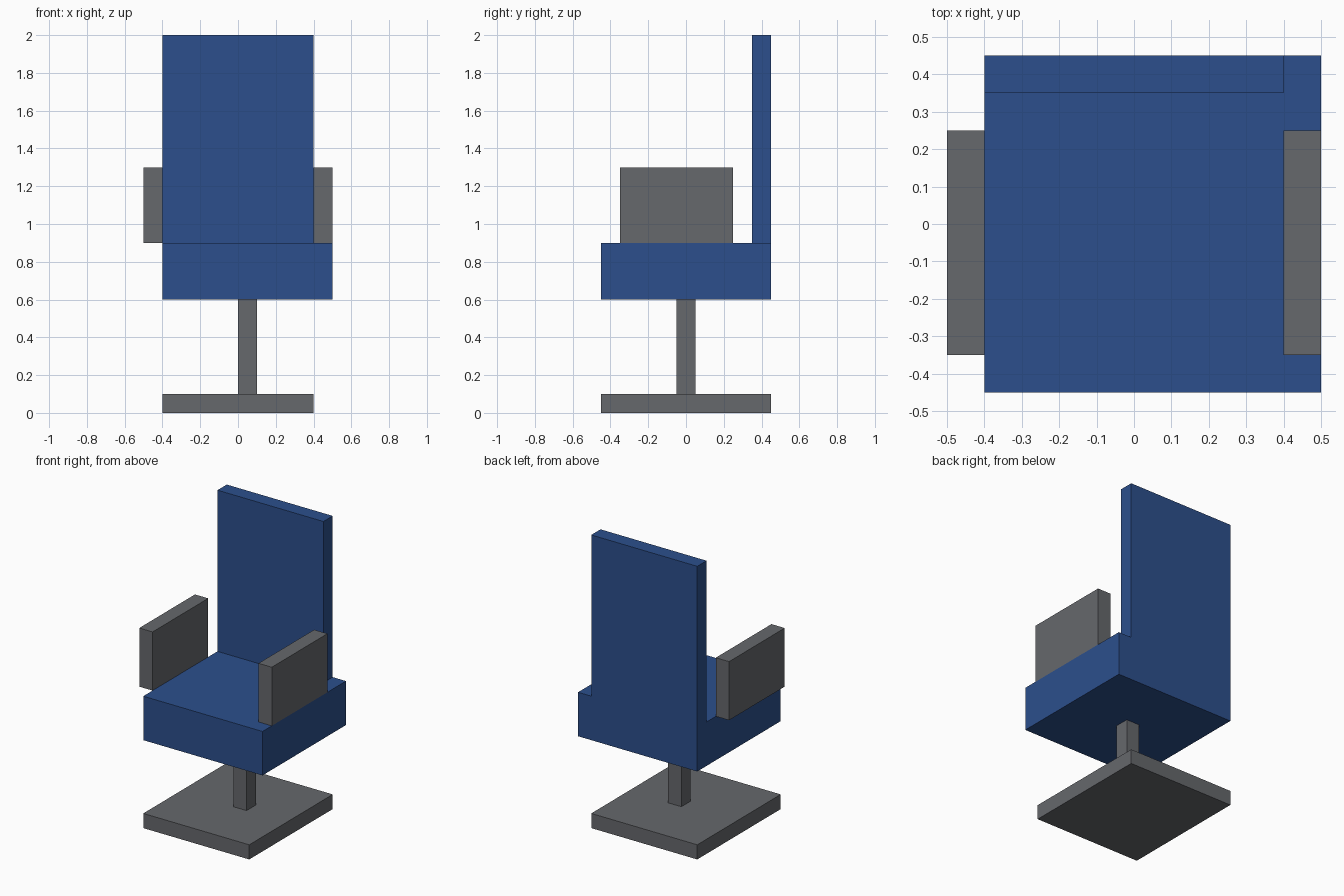
import bpy
import bmesh
from mathutils import Vector

if "Cube" in bpy.data.objects:
    bpy.data.objects.remove(bpy.data.objects["Cube"])


def material(name, rgb):
    mat = bpy.data.materials.new(name)
    mat.diffuse_color = (*rgb, 1.0)
    mat.use_nodes = True
    mat.node_tree.nodes["Principled BSDF"].inputs["Base Color"].default_value = mat.diffuse_color
    return mat


blue = material("blue upholstery", (0.025, 0.078, 0.262))
grey = material("grey metal", (0.133, 0.138, 0.150))


def box(name, low, high, mat):
    """Box spanning two opposite corners."""
    low, high = Vector(low), Vector(high)
    bm = bmesh.new()
    bmesh.ops.create_cube(bm, size=1.0)
    bmesh.ops.scale(bm, vec=high - low, verts=bm.verts)
    mesh = bpy.data.meshes.new(name)
    bm.to_mesh(mesh)
    bm.free()
    mesh.materials.append(mat)
    obj = bpy.data.objects.new(name, mesh)
    obj.location = (low + high) / 2
    bpy.context.collection.objects.link(obj)
    return obj


# Foot plate and off-centre post
box("base", (-0.4, -0.45, 0.0), (0.4, 0.45, 0.1), grey)
box("post", (0.0, -0.05, 0.1), (0.1, 0.05, 0.6), grey)

# Seat cushion (wider on the right) and backrest
box("seat", (-0.4, -0.45, 0.6), (0.5, 0.45, 0.9), blue)
box("backrest", (-0.4, 0.35, 0.9), (0.4, 0.45, 2.0), blue)

# Armrests, one on each side
for side, x in (("left", -0.5), ("right", 0.4)):
    box(f"{side}_armrest", (x, -0.35, 0.9), (x + 0.1, 0.25, 1.3), grey)
